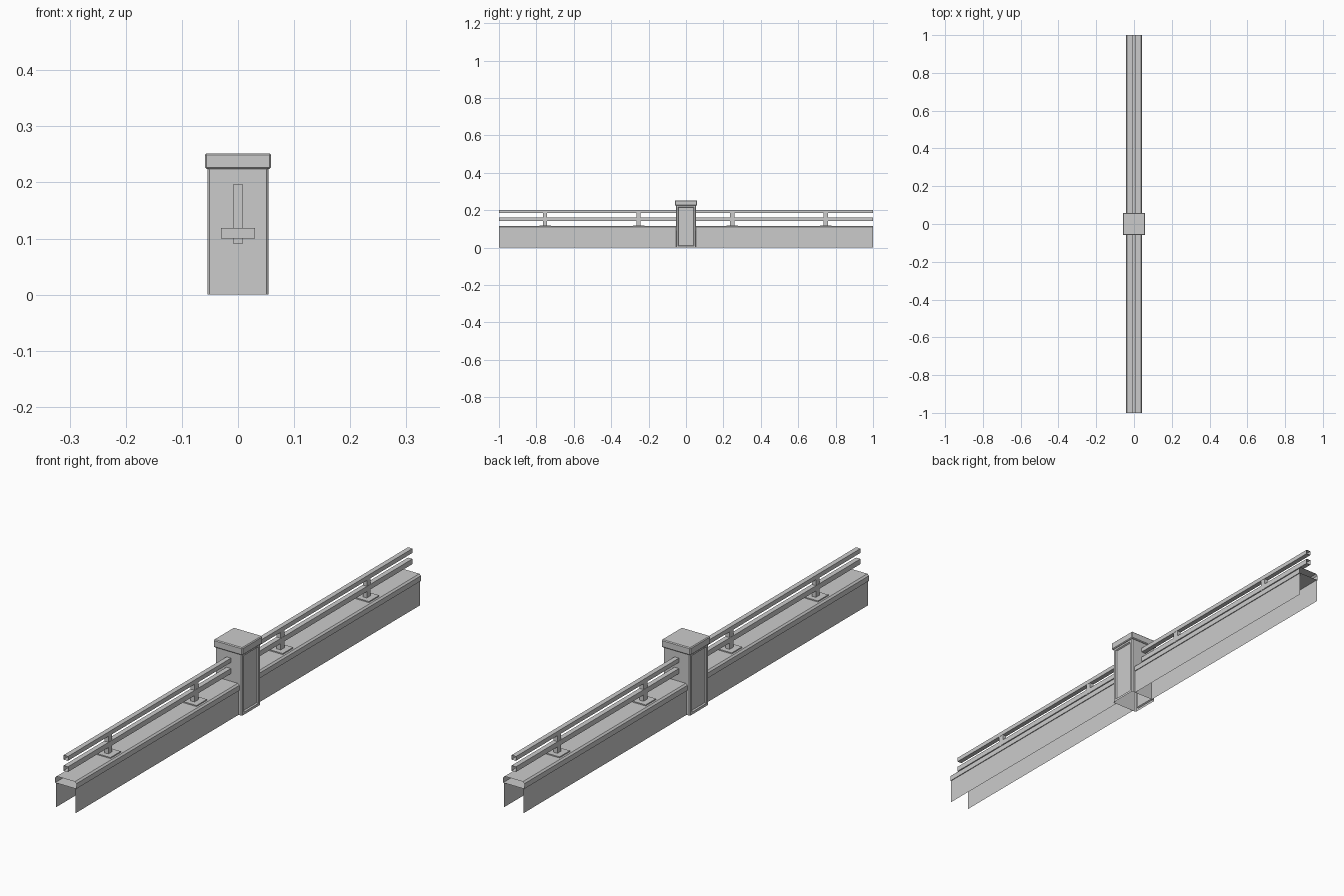
import bpy, bmesh

if "Cube" in bpy.data.objects:
    bpy.data.objects.remove(bpy.data.objects["Cube"])

PILLAR = 0.054   # half width of the pillar
START = 0.052    # wall and rails start inside the pillar face


def finish(name, bm):
    mesh = bpy.data.meshes.new(name)
    bm.to_mesh(mesh)
    bm.free()
    obj = bpy.data.objects.new(name, mesh)
    bpy.context.collection.objects.link(obj)
    return obj


def sweep(name, profiles, y0, y1):
    """Open-ended sweep along y of counter-clockwise (x, z) profiles."""
    bm = bmesh.new()
    for pts, closed in profiles:
        a = [bm.verts.new((x, y0, z)) for x, z in pts]
        b = [bm.verts.new((x, y1, z)) for x, z in pts]
        n = len(pts)
        for i in range(n if closed else n - 1):
            j = (i + 1) % n
            bm.faces.new((a[i], a[j], b[j], b[i]))
    return finish(name, bm)


def rect(w, z0, z1):
    return [(-w, z0), (w, z0), (w, z1), (-w, z1)]


def box(name, w, d, z0, z1, y=0.0, bevel=0.0):
    bm = bmesh.new()
    bmesh.ops.create_cube(bm, size=1)
    for v in bm.verts:
        v.co = (v.co.x * 2 * w, v.co.y * 2 * d + y, z0 + (v.co.z + 0.5) * (z1 - z0))
    if bevel:
        bmesh.ops.bevel(bm, geom=bm.edges[:], offset=bevel, segments=1,
                        profile=0.5, affect='EDGES')
    return finish(name, bm)


# Pillar: hollow chamfered shaft with recessed panels on both long-side faces
bm = bmesh.new()
p, c = PILLAR, PILLAR - 0.003
ring = [(c, -p), (p, -c), (p, c), (c, p), (-c, p), (-p, c), (-p, -c), (-c, -p)]
low = [bm.verts.new((x, y, 0)) for x, y in ring]
high = [bm.verts.new((x, y, 0.226)) for x, y in ring]
for i in range(8):
    j = (i + 1) % 8
    bm.faces.new((low[i], low[j], high[j], high[i]))
bm.normal_update()
panels = [f for f in bm.faces if abs(f.normal.x) > 0.99]
bmesh.ops.inset_individual(bm, faces=panels, thickness=0.013)
bmesh.ops.inset_individual(bm, faces=panels, thickness=0.004, depth=-0.005)
finish("pillar", bm)

# Pillar cap
box("pillar_cap", 0.059, 0.059, 0.224, 0.252, bevel=0.003)

# Low wall, coping, rails and posts on each side of the pillar
coping = [(-0.043, 0.09), (0.043, 0.09), (0.043, 0.109),
          (0.037, 0.115), (-0.037, 0.115), (-0.043, 0.109)]
for side, label in ((-1, "front"), (1, "back")):
    y0, y1 = sorted((side * START, side * 1.0))
    sweep("wall_" + label, [([(0.04, 0), (0.04, 0.09)], False),
                            ([(-0.04, 0.09), (-0.04, 0)], False)], y0, y1)
    sweep("coping_" + label, [(coping, True)], y0, y1)
    sweep("top_rail_" + label, [(rect(0.009, 0.184, 0.2), True)], y0, y1)
    sweep("middle_rail_" + label, [(rect(0.009, 0.143, 0.162), True)], y0, y1)
    for k, y in enumerate((0.25, 0.75)):
        box(f"post_{label}_{k}", 0.008, 0.011, 0.09, 0.197, side * y - 0.003)
        box(f"post_plate_{label}_{k}", 0.03, 0.03, 0.1, 0.119, side * y - 0.003)
